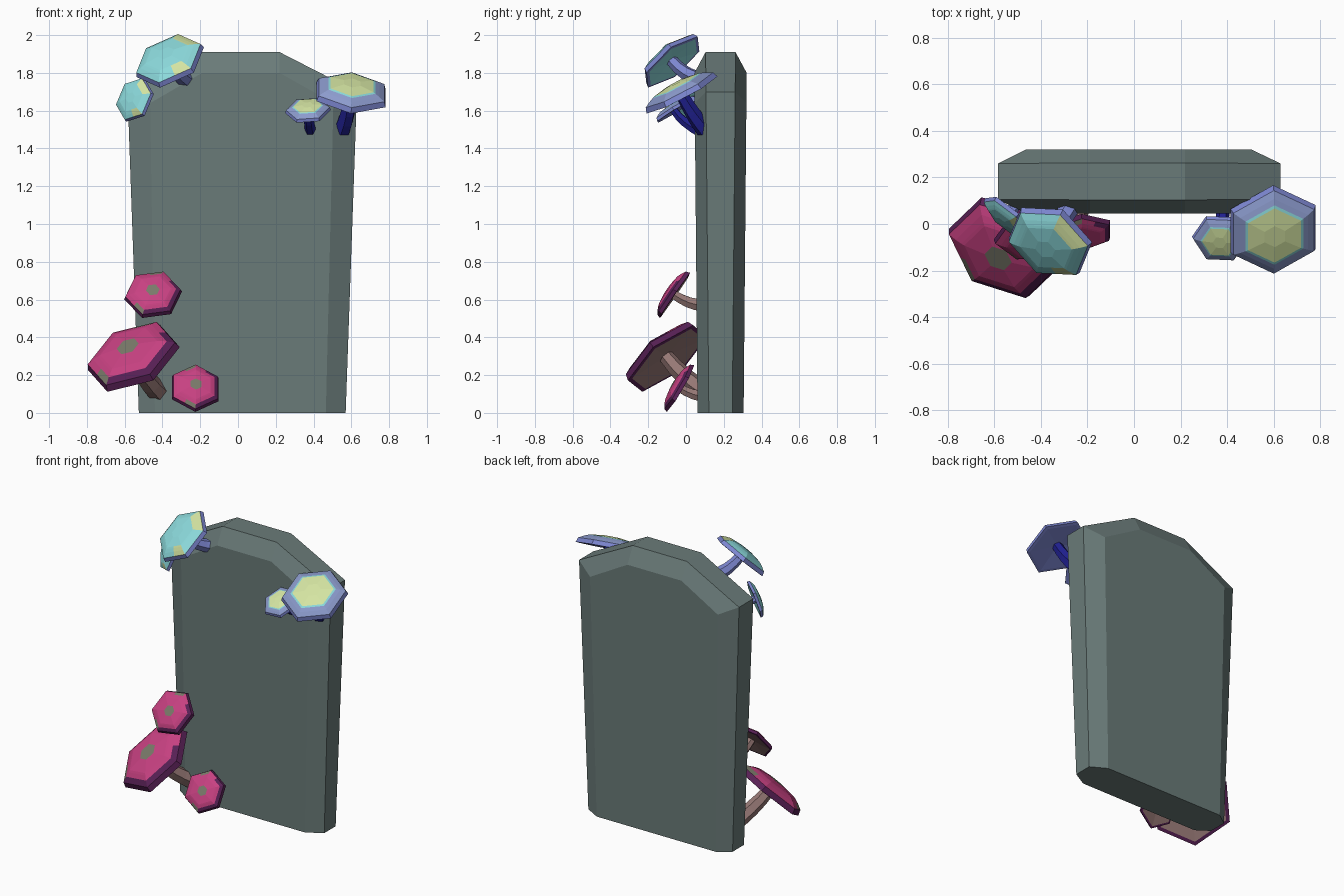
import bpy, bmesh, math
from mathutils import Vector, Matrix

if "Cube" in bpy.data.objects:
    bpy.data.objects.remove(bpy.data.objects["Cube"])


def srgb(c):
    c /= 255
    return c / 12.92 if c < 0.04 else ((c + 0.055) / 1.055) ** 2.4


def material(name, r, g, b):
    m = bpy.data.materials.new(name)
    col = (srgb(r), srgb(g), srgb(b), 1)
    m.diffuse_color = col
    m.use_nodes = True
    bsdf = next(n for n in m.node_tree.nodes if n.type == "BSDF_PRINCIPLED")
    bsdf.inputs["Base Color"].default_value = col
    bsdf.inputs["Roughness"].default_value = 0.8
    return m


STONE = material("slate stone", 106, 123, 121)
PINK = material("magenta cap", 200, 65, 130)
PURPLE = material("dark purple rim", 88, 32, 85)
SPOT = material("grey green spot", 122, 122, 106)
TEAL = material("pale teal cap", 140, 218, 220)
PERI = material("periwinkle rim", 124, 134, 208)
MIST = material("misty blue slope", 140, 155, 205)
YELLOW = material("pale yellow centre", 212, 228, 162)
NAVY = material("navy stem", 32, 32, 145)
BROWN = material("dusty brown stem", 150, 120, 117)


def finish(bm, name, mats):
    bmesh.ops.recalc_face_normals(bm, faces=bm.faces)
    me = bpy.data.meshes.new(name)
    bm.to_mesh(me)
    bm.free()
    for m in mats:
        me.materials.append(m)
    ob = bpy.data.objects.new(name, me)
    bpy.context.collection.objects.link(ob)
    return ob


def bridge(bm, a, b):
    n = len(a)
    return [bm.faces.new((a[i], a[(i + 1) % n], b[(i + 1) % n], b[i]))
            for i in range(n)]


# Headstone: chamfered slab that widens slightly toward the shoulders
def headstone():
    outer = [(-.525, 0), (.57, 0), (.63, 1.7), (.22, 1.91), (-.19, 1.91), (-.585, 1.7)]
    inner = [(-.44, 0), (.465, 0), (.505, 1.64), (.22, 1.8), (-.19, 1.8), (-.465, 1.64)]
    bm = bmesh.new()
    loops = []
    for outline, side, depth in ((inner, -1, .122), (outer, -1, .062),
                                 (outer, 1, .062), (inner, 1, .122)):
        loops.append([bm.verts.new((x, .183 + side * (depth + .009 * z), z))
                      for x, z in outline])
    for a, b in zip(loops, loops[1:]):
        bridge(bm, a, b)
    bm.faces.new(loops[0])
    bm.faces.new(loops[-1])
    finish(bm, "headstone", [STONE])


# Cap bands run from underside centre over the rim to the apex
PROFILE = [(.2, .08), (.9, .02), (1, .03), (.95, .17), (.8, .25),
           (.68, .3), (.62, .32), (.24, .37)]
# Materials per kind: underside, rim, slope, spot, stem
KINDS = {
    "pink": dict(mats=[BROWN, PURPLE, PINK, SPOT],
                 bands=[0, 1, 1, 2, 2, 2, 2], centre=3, stem=BROWN),
    "teal": dict(mats=[TEAL, PERI, TEAL, YELLOW],
                 bands=[0, 1, 1, 2, 2, 2, 2], centre=2, stem=PERI),
    "yellow": dict(mats=[PERI, MIST, TEAL, YELLOW],
                   bands=[0, 0, 0, 1, 1, 2, 3], centre=3, stem=NAVY),
}


def hex_point(k):
    # twelve points on a hexagon: corners and edge midpoints
    r = 1 if k % 2 == 0 else math.cos(math.pi / 6)
    a = k * math.pi / 6
    return Vector((r * math.cos(a), r * math.sin(a), 0))


def cap(name, kind, frame, r):
    spec = KINDS[kind]
    bm = bmesh.new()
    loops = [[bm.verts.new(frame @ ((hex_point(k) * pr + Vector((0, 0, h))) * r))
              for k in range(12)] for pr, h in PROFILE]
    for band, (a, b) in enumerate(zip(loops, loops[1:])):
        for seg, f in enumerate(bridge(bm, a, b)):
            f.material_index = spec["bands"][band]
            # Scattered patches along the edge of the dome
            if kind == "pink" and band == 3:
                f.material_index = 3 if seg % 5 == 2 else 1 if seg in (0, 8, 9, 10, 11) else 2
            if kind == "teal" and band in (3, 4, 5) and seg in (0, 1, 9):
                f.material_index = 3
    bm.faces.new(loops[0]).material_index = 0
    bm.faces.new(loops[-1]).material_index = spec["centre"]
    finish(bm, name, spec["mats"])


# Curved six-sided stem, thicker at its foot
def stem(name, start, bend, foot, r, mat):
    bm = bmesh.new()
    loops = []
    for i in range(5):
        t = i / 4
        p = start * (1 - t) ** 2 + bend * 2 * t * (1 - t) + foot * t * t
        d = (bend - start) * (1 - t) + (foot - bend) * t
        rot = d.to_track_quat("Z", "Y")
        rad = r * (.8 + .35 * t)
        loops.append([bm.verts.new(p + rot @ (hex_point(2 * k) * rad)) for k in range(6)])
    for a, b in zip(loops, loops[1:]):
        bridge(bm, a, b)
    bm.faces.new(loops[0])
    bm.faces.new(loops[-1])
    finish(bm, name, [mat])


def mushroom(name, kind, centre, axis, r, turn, foot):
    n = Vector(axis).normalized()
    u = (Vector((1, 0, 0)) - n * n.x).normalized()
    v = n.cross(u)
    base = Vector(centre) - n * r * .12
    frame = (Matrix.Translation(base) @ Matrix((u, v, n)).transposed().to_4x4()
             @ Matrix.Rotation(math.radians(turn), 4, "Z"))
    cap(name + "_cap", kind, frame, r)
    stem(name + "_stem", base + n * r * .1, base - n * r * .55, Vector(foot),
         r * .16 + .008, KINDS[kind]["stem"])


headstone()

# Pink mushrooms by the lower right side
mushroom("upper_pink", "pink", (-.45, -.07, .63), (-.03, -.82, .56), .155, 8, (-.44, .09, .57))
mushroom("large_pink", "pink", (-.56, -.11, .305), (-.36, -.57, .72), .262, -5, (-.42, .1, .11))
mushroom("lower_pink", "pink", (-.225, -.04, .135), (.08, -.85, .5), .143, 30, (-.22, .1, .09))

# Teal mushrooms on the right shoulder
mushroom("large_teal", "teal", (-.365, -.08, 1.87), (-.35, -.6, .72), .196, 13, (-.26, .1, 1.76))
mushroom("small_teal", "teal", (-.55, .03, 1.66), (-.62, -.7, .3), .125, 0, (-.47, .15, 1.62))

# Yellow-centred mushrooms on the left shoulder
mushroom("large_yellow", "yellow", (.6, -.03, 1.70), (.1, -.46, .88), .212, 30, (.55, .1, 1.5))
mushroom("small_yellow", "yellow", (.37, -.065, 1.605), (-.08, -.52, .85), .122, 0, (.385, .09, 1.48))
